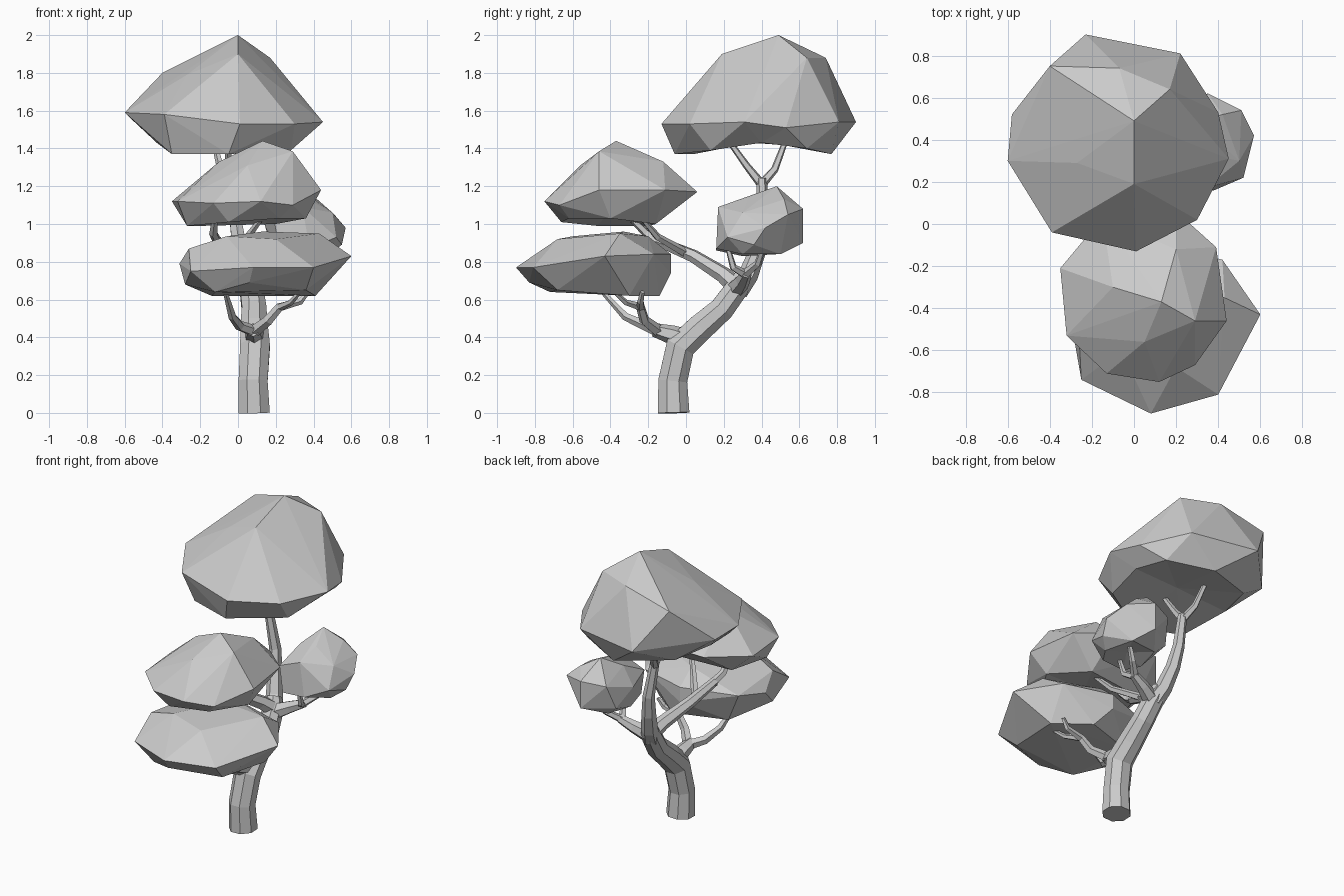
import bpy, bmesh, math
from mathutils import Vector


def finish(name, bm):
    bmesh.ops.recalc_face_normals(bm, faces=bm.faces[:])
    me = bpy.data.meshes.new(name)
    bm.to_mesh(me)
    bm.free()
    ob = bpy.data.objects.new(name, me)
    bpy.context.collection.objects.link(ob)
    return ob


def limb(name, path, sides=6):
    """Tapered faceted tube; each path point is (x, y, z, radius)."""
    bm = bmesh.new()
    pts = [Vector(p[:3]) for p in path]
    side, prev, rings = Vector((1, 0, 0)), Vector((0, 0, 1)), []
    for i, p in enumerate(pts):
        a, b = pts[max(i - 1, 0)], pts[min(i + 1, len(pts) - 1)]
        t = (b - p).normalized() + (p - a).normalized()
        t.normalize()
        side = prev.rotation_difference(t) @ side
        up, prev = t.cross(side), t
        ring = []
        for k in range(sides):
            w = math.tau * (k + 0.5) / sides
            ring.append(bm.verts.new(p + path[i][3] * (side * math.cos(w) + up * math.sin(w))))
        rings.append(ring)
    for r0, r1 in zip(rings, rings[1:]):
        for k in range(sides):
            n = (k + 1) % sides
            bm.faces.new((r0[k], r0[n], r1[n], r1[k]))
    bm.faces.new(rings[0])
    bm.faces.new(rings[-1])
    return finish(name, bm)


def foliage(name, crown, rim, base, dent=0.0):
    """Faceted leaf clump: hull around crown, rim and underside, with a hollow below."""
    bm = bmesh.new()
    for p in crown + rim:
        bm.verts.new(p)
    floor = min(p[2] for p in base)
    low = {}
    for p in base:
        low[bm.verts.new((p[0], p[1], floor if dent else p[2]))] = p[2]
    bmesh.ops.convex_hull(bm, input=bm.verts[:])
    loose = [v for v in bm.verts if not v.link_faces]
    low = {v: z for v, z in low.items() if v not in loose}
    bmesh.ops.delete(bm, geom=loose, context='VERTS')
    if dent:
        # replace the flat underside with a raised fan
        caps = [f for f in bm.faces if all(v in low for v in f.verts)]
        bmesh.ops.delete(bm, geom=caps, context='FACES')
        for v, z in low.items():
            v.co.z = z
        mid = sum((v.co for v in low), Vector()) / len(low)
        tip = bm.verts.new(mid + Vector((0, 0, dent)))
        for e in [e for e in bm.edges if len(e.link_faces) == 1]:
            bm.faces.new((e.verts[0], e.verts[1], tip))
    return finish(name, bm)


# Leaf clumps
foliage("top_foliage",
        [(0, .49, 2), (0, .19, 1.9), (.17, .64, 1.88), (-.07, .74, 1.88),
         (-.27, .29, 1.79), (-.4, .75, 1.8)],
        [(-.6, .3, 1.59), (-.58, .52, 1.57), (-.23, .9, 1.54), (.22, .81, 1.54),
         (.4, .53, 1.51), (.45, .31, 1.54), (.3, .02, 1.53), (.01, -.13, 1.53),
         (-.39, -.04, 1.58)],
        [(-.35, .04, 1.37), (-.05, -.06, 1.37), (.28, .13, 1.39), (.32, .4, 1.43),
         (.28, .64, 1.4), (0, .77, 1.37), (-.35, .62, 1.41), (-.43, .35, 1.43)], .05)

foliage("middle_foliage",
        [(.13, -.37, 1.44), (.29, -.46, 1.385), (-.1, -.3, 1.33),
         (.05, -.56, 1.31), (.2, -.12, 1.33)],
        [(-.35, -.21, 1.12), (-.32, -.53, 1.12), (-.13, -.71, 1.11), (.12, -.75, 1.12),
         (.29, -.67, 1.1), (.44, -.46, 1.18), (.39, -.11, 1.18), (.2, .06, 1.17),
         (-.15, .03, 1.15)],
        [(-.27, -.47, .99), (-.05, -.66, 1.01), (.22, -.62, 1.03), (.36, -.4, 1.03),
         (.2, -.16, 1), (-.2, -.2, .99)], .04)

foliage("low_foliage",
        [(.13, -.33, .96), (.43, -.35, .95), (-.06, -.6, .935), (.2, -.68, .92),
         (.1, -.2, .935)],
        [(-.31, -.4, .79), (-.26, -.55, .87), (-.25, -.74, .75), (.08, -.9, .77),
         (.4, -.81, .77), (.6, -.43, .83), (.42, -.17, .84), (.1, -.08, .84),
         (.1, -.08, .74), (-.25, -.2, .83)],
        [(-.28, -.52, .68), (-.12, -.72, .64), (.06, -.83, .69), (.36, -.68, .65),
         (.41, -.3, .62), (.2, -.14, .62), (-.14, -.25, .62)])

foliage("side_foliage",
        [(.3, .48, 1.2), (.35, .33, 1.14), (.42, .52, 1.13), (.22, .35, 1.12)],
        [(.34, .17, 1.09), (.5, .3, 1.06), (.57, .42, .98), (.51, .54, 1.05),
         (.35, .62, 1.08), (.2, .56, 1.06), (.14, .36, 1), (.19, .17, 1.03),
         (.35, .62, .9), (.55, .36, .89), (.52, .22, .93), (.17, .5, .9)],
        [(.38, .16, .87), (.22, .16, .86), (.2, .3, .83), (.24, .48, .84),
         (.43, .5, .84), (.48, .3, .84)], .03)

# Trunk, curving back to the upper fork
limb("trunk", [(.085, -.065, 0, .09), (.08, -.07, .17, .083), (.09, -.03, .35, .085),
               (.085, .075, .45, .078), (.085, .19, .55, .07), (.07, .27, .66, .066),
               (.05, .31, .73, .05)], 8)

# Tall branch with its two-way fork
limb("tall_branch", [(.07, .27, .65, .062), (.04, .33, .73, .053), (.01, .38, .86, .045),
                     (-.01, .41, 1, .037), (-.05, .4, 1.24, .028)])
limb("tall_twig_front", [(-.05, .4, 1.21, .026), (-.05, .32, 1.31, .02), (-.05, .22, 1.45, .015)], 5)
limb("tall_twig_back", [(-.05, .4, 1.21, .026), (-.09, .47, 1.29, .021), (-.13, .53, 1.45, .015)], 5)

# Branch reaching forward to the middle clump
limb("middle_branch", [(.08, .28, .66, .055), (.03, .2, .73, .045), (-.06, .04, .83, .036),
                       (-.11, -.15, .91, .028)])
limb("middle_twig_left", [(-.105, -.13, .9, .026), (-.13, -.21, .95, .023), (-.12, -.3, 1.04, .016)], 5)
limb("middle_twig_right", [(-.07, .0, .845, .026), (.05, -.15, .93, .02), (.14, -.25, 1.05, .012)], 5)

# Branch reaching right to the side clump
limb("side_branch", [(.07, .26, .65, .056), (.18, .3, .7, .04), (.27, .32, .74, .028)])
limb("side_twig_front", [(.25, .32, .73, .026), (.29, .25, .77, .02), (.3, .22, .88, .013)], 5)
limb("side_twig_back", [(.25, .31, .73, .026), (.33, .38, .79, .02), (.38, .41, .88, .014)], 5)

# Low branch splitting left and right under the low clump
limb("low_branch", [(.09, .01, .38, .065), (.085, -.08, .415, .05), (.08, -.17, .44, .036)])
limb("low_twig_left", [(.08, -.15, .435, .032), (.01, -.21, .46, .028), (-.03, -.32, .51, .022),
                       (-.07, -.45, .65, .012)], 5)
limb("low_twig_right", [(.09, -.15, .435, .034), (.16, -.22, .49, .028), (.22, -.24, .56, .024),
                        (.33, -.24, .59, .018), (.37, -.23, .64, .012)], 5)
limb("low_twig_front", [(.22, -.24, .56, .022), (.28, -.32, .585, .016), (.33, -.38, .64, .011)], 5)
